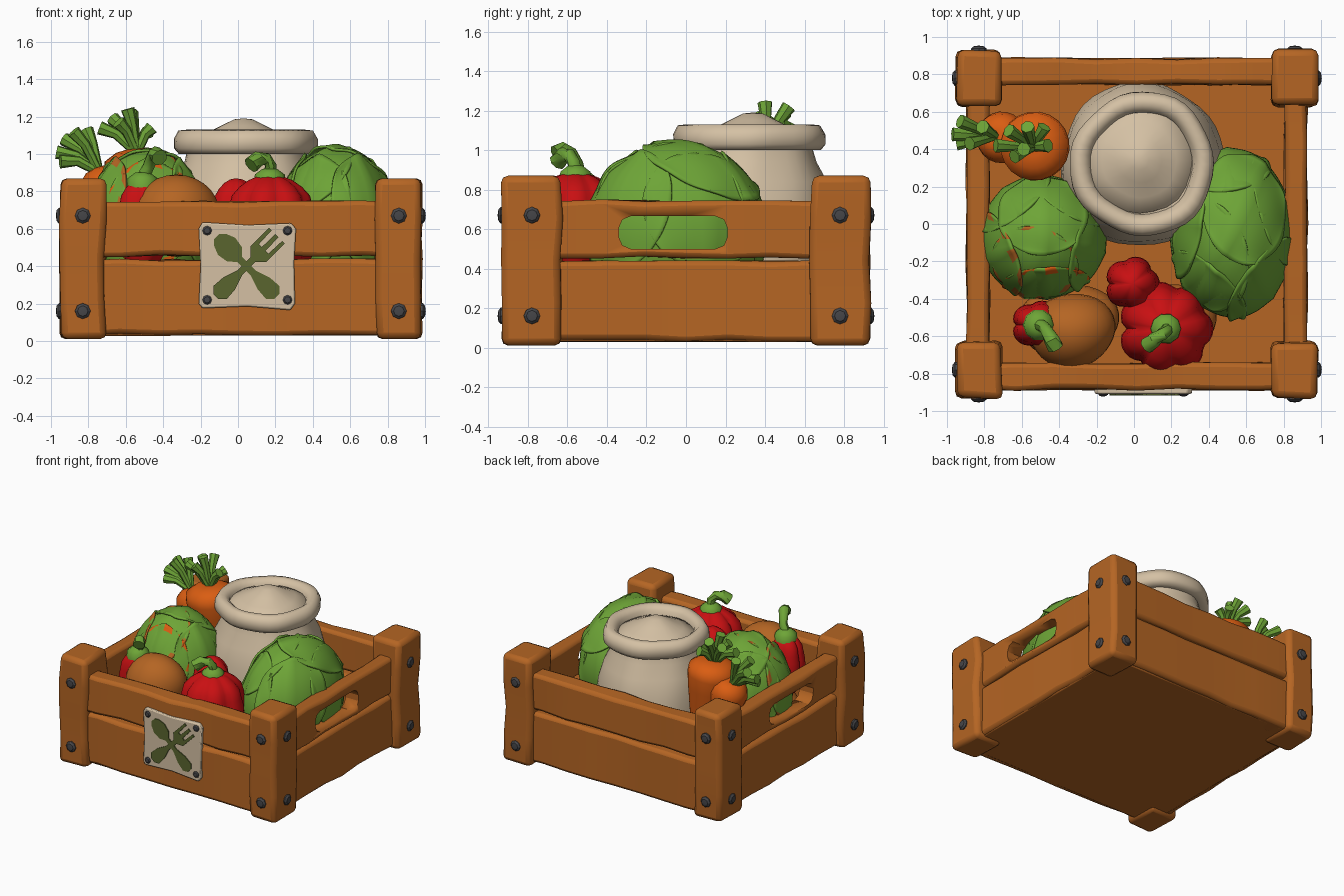
import bpy, bmesh, math, random
from mathutils import Vector, Matrix

if "Cube" in bpy.data.objects:
    bpy.data.objects.remove(bpy.data.objects["Cube"])
random.seed(4)

def material(name, r, g, b):
    m = bpy.data.materials.new(name)
    m.diffuse_color = (r, g, b, 1)
    m.use_nodes = True
    m.node_tree.nodes["Principled BSDF"].inputs["Base Color"].default_value = m.diffuse_color
    return m

WOOD = material("wood brown", 0.46, 0.13, 0.017)
GREEN = material("leaf green", 0.155, 0.375, 0.038)
RED = material("pepper red", 0.58, 0.005, 0.006)
CLOTH = material("sack beige", 0.66, 0.53, 0.37)
ORANGE = material("carrot orange", 0.70, 0.11, 0.006)
IRON = material("dark iron", 0.06, 0.06, 0.065)
OLIVE = material("olive paint", 0.10, 0.13, 0.028)

def make(name, bm, mats, angle=40, bevel=0):
    bmesh.ops.remove_doubles(bm, verts=bm.verts, dist=1e-5)
    bmesh.ops.recalc_face_normals(bm, faces=bm.faces)
    me = bpy.data.meshes.new(name)
    bm.to_mesh(me)
    bm.free()
    ob = bpy.data.objects.new(name, me)
    bpy.context.collection.objects.link(ob)
    for m in (mats if isinstance(mats, list) else [mats]):
        me.materials.append(m)
    if bevel:
        b = ob.modifiers.new("bevel", 'BEVEL')
        b.width, b.segments, b.limit_method = bevel, 2, 'ANGLE'
        b.angle_limit = math.radians(50)
    bpy.ops.object.select_all(action='DESELECT')
    ob.select_set(True)
    bpy.context.view_layer.objects.active = ob
    bpy.ops.object.shade_smooth_by_angle(angle=math.radians(angle))
    return ob

def skin(bm, rings, caps=True):
    rows = [[bm.verts.new(p) for p in r] for r in rings]
    n = len(rows[0])
    for a, b in zip(rows, rows[1:]):
        for i in range(n):
            bm.faces.new((a[i], a[(i + 1) % n], b[(i + 1) % n], b[i]))
    if caps:
        bm.faces.new(rows[0])
        bm.faces.new(rows[-1])

def beam(name, lo, hi, axis, rings=9, jit=0.008, bevel=0.025, mat=WOOD):
    # hand-hewn timber: four-cornered rings with small irregularities
    bm = bmesh.new()
    u, v = [k for k in range(3) if k != axis]
    out = []
    for i in range(rings):
        ring = []
        for a, b in ((0, 0), (1, 0), (1, 1), (0, 1)):
            p = [0, 0, 0]
            p[axis] = lo[axis] + (hi[axis] - lo[axis]) * i / (rings - 1)
            p[u] = (lo[u], hi[u])[a] + random.uniform(-jit, jit)
            p[v] = (lo[v], hi[v])[b] + random.uniform(-jit, jit)
            ring.append(p)
        out.append(ring)
    skin(bm, out)
    return make(name, bm, mat, 35, bevel)

def lathe(name, profile, mat, seg=32, wob=None, mtx=Matrix(), angle=60):
    bm = bmesh.new()
    rings = []
    for k, (r, z) in enumerate(profile):
        ring = []
        for i in range(seg):
            t = math.tau * i / seg
            rr = r * (wob(t, z) if wob else 1)
            ring.append(mtx @ Vector((rr * math.cos(t), rr * math.sin(t), z)))
        rings.append(ring)
    skin(bm, rings)
    return make(name, bm, mat, angle)

def tube(name, pts, radii, mat, seg=8):
    bm = bmesh.new()
    pts = [Vector(p) for p in pts]
    rings = []
    for i, p in enumerate(pts):
        d = (pts[min(i + 1, len(pts) - 1)] - pts[max(i - 1, 0)]).normalized()
        a = d.cross(Vector((0.3, 1, 0.1))).normalized()
        b = d.cross(a)
        rings.append([p + radii[i] * (a * math.cos(t) + b * math.sin(t))
                      for t in (math.tau * k / seg for k in range(seg))])
    skin(bm, rings)
    return make(name, bm, mat, 45)

def ball(name, c, rad, mat, wob=None, n=14, seg=32):
    prof = [(math.sin(math.pi * k / n), -math.cos(math.pi * k / n)) for k in range(n + 1)]
    return lathe(name, prof, mat, seg, wob, Matrix.Translation(c) @ Matrix.Diagonal((*rad, 1)))

def prism(name, pts, y0, y1, mat, bevel=0):
    bm = bmesh.new()
    skin(bm, [[(x, y, z) for x, z in pts] for y in (y0, y1)])
    return make(name, bm, mat, 30, bevel)

# ---------- crate ----------
CX = 0.015
beam("floor", (-0.86, -0.85, 0.03), (0.9, 0.85, 0.10), 0, 3, 0.003, 0.01)
for s, side in ((-1, "front"), (1, "back")):
    y0, y1 = sorted((s * 0.885, s * 0.745))
    beam(side + "_lower_plank", (-0.85, y0, 0.035), (0.88, y1, 0.435), 0)
    beam(side + "_upper_plank", (-0.85, y0, 0.455), (0.88, y1, 0.745), 0)
for s, side in ((-1, "left"), (1, "right")):
    x0, x1 = sorted((CX + s * 0.91, CX + s * 0.79))
    beam(side + "_lower_plank", (x0, -0.85, 0.035), (x1, 0.85, 0.435), 1)
    plank = beam(side + "_upper_plank", (x0, -0.85, 0.455), (x1, 0.85, 0.745), 1)
    # rounded hand hole
    cut = beam("hole_cutter", (x0 - 0.1, -0.34, 0.50), (x1 + 0.1, 0.21, 0.665), 0, 2, 0, 0.06)
    cut.hide_render = True
    mod = plank.modifiers.new("hole", 'BOOLEAN')
    mod.object, mod.solver = cut, 'EXACT'
    bpy.context.view_layer.objects.active = plank
    for m in [m.name for m in plank.modifiers if m.type in {'BEVEL', 'BOOLEAN'}]:
        bpy.ops.object.modifier_apply(modifier=m)
    bpy.data.objects.remove(cut)

# corner posts and their bolts
dome = [(0, -0.02), (0.042, -0.02), (0.042, 0.008), (0.028, 0.02), (0, 0.024)]
for sx in (-1, 1):
    for sy in (-1, 1):
        px, py = CX + sx * 0.845, sy * 0.78
        beam("corner_post", (px - 0.12, py - 0.15, 0.01), (px + 0.12, py + 0.15, 0.87), 2, 5, 0.01, 0.035)
        for z in (0.16, 0.67):
            for loc, d in (((px, sy * 0.93, z), (0, sy, 0)), ((CX + sx * 0.965, py, z), (sx, 0, 0))):
                m = Matrix.Translation(loc) @ Vector(d).to_track_quat('Z', 'Y').to_matrix().to_4x4()
                lathe("post_bolt", dome, IRON, 8, None, m, 30)

# ---------- front sign with crossed spoon and fork ----------
prism("sign_plate", [(-0.19, 0.175), (0.05, 0.185), (0.28, 0.165), (0.305, 0.2), (0.3, 0.42), (0.31, 0.6),
                     (0.285, 0.63), (0.05, 0.62), (-0.19, 0.635), (-0.21, 0.6), (-0.2, 0.4), (-0.21, 0.2)],
      -0.908, -0.87, CLOTH, 0.008)
for x in (-0.165, 0.265):
    for z in (0.22, 0.59):
        m = Matrix.Translation((x, -0.908, z)) @ Matrix.Rotation(math.pi / 2, 4, 'X') @ Matrix.Scale(0.6, 4)
        lathe("sign_nail", dome, IRON, 8, None, m, 30)

def utensil(name, half, ang, y):
    # half outline (width, along) mirrored about the handle, then tilted
    pts = half + [(-w, l) for w, l in reversed(half) if w > 0]
    c, s = math.cos(ang), math.sin(ang)
    prism(name, [(0.045 + w * c - l * s, 0.40 + w * s + l * c) for w, l in pts], y, y + 0.009, OLIVE)

handle = [(0.02, -0.23), (0.05, -0.2), (0.045, -0.13), (0.018, -0.05)]
utensil("spoon_mark", handle + [(0.018, 0.05), (0.055, 0.09), (0.065, 0.15), (0.045, 0.2), (0.02, 0.225)],
        math.pi / 4, -0.915)
utensil("fork_mark", handle + [(0.018, 0.05), (0.06, 0.09), (0.06, 0.23), (0.04, 0.23), (0.036, 0.13),
                               (0.014, 0.13), (0.012, 0.23)], -math.pi / 4, -0.917)

# ---------- grain sack ----------
def folds(t, z):
    return 1 + 0.02 * math.sin(3 * t + 4 * z) + 0.012 * math.sin(7 * t - 5 * z)

lathe("grain_sack", [(0, 0.1), (0.36, 0.1), (0.42, 0.25), (0.44, 0.5), (0.425, 0.7), (0.385, 0.84), (0.335, 0.94),
                     (0.32, 1.0), (0.36, 1.0), (0.385, 1.03), (0.385, 1.08), (0.36, 1.125), (0.315, 1.13),
                     (0.28, 1.1), (0.27, 1.06)], CLOTH, 40, folds, Matrix.Translation((0.045, 0.32, 0)))
lathe("grain_heap", [(0.29, 1.04), (0.28, 1.075), (0.2, 1.11), (0.12, 1.15), (0.05, 1.185), (0, 1.19)],
      CLOTH, 24, folds, Matrix.Translation((0.03, 0.34, 0)))

# ---------- cabbages ----------
def cabbage(c, rad, spin, browned=False):
    c, rad = Vector(c), Vector(rad)
    ball("cabbage_heart", c, rad * 0.95, GREEN)
    for k, (az, el) in enumerate([(spin + math.tau * j / 5, 0.3) for j in range(5)] + [(spin + 0.6, 1.1), (spin + 3.4, 0.95)]):
        out = Vector((math.cos(az) * math.cos(el), math.sin(az) * math.cos(el), math.sin(el)))
        tx = Vector((-math.sin(az), math.cos(az), 0))
        ty = out.cross(tx)
        bm = bmesh.new()
        N, grid = 18, []
        for i in range(N + 1):
            row = []
            for j in range(N + 1):
                s, t = 2 * i / N - 1, 2 * j / N - 1
                x, y = s * math.sqrt(1 - t * t / 2), t * math.sqrt(1 - s * s / 2)
                e = min(1, math.hypot(x, y))
                d = (out + tx * x * 0.95 + ty * y * 0.95).normalized()
                r = 0.95 + 0.012 * (k % 3) + 0.02 * math.exp(-(x / 0.09) ** 2)
                r += e ** 6 * (0.03 + 0.018 * math.sin(7 * math.atan2(y, x) + k))
                row.append(bm.verts.new(c + Vector(d[q] * r * rad[q] for q in range(3))))
            grid.append(row)
        for i in range(N):
            for j in range(N):
                f = bm.faces.new((grid[i][j], grid[i + 1][j], grid[i + 1][j + 1], grid[i][j + 1]))
                # withered patches along the outer leaf edges facing front
                edge = max(abs(2 * (i + 0.5) / N - 1), abs(2 * (j + 0.5) / N - 1))
                if browned and out.y < -0.3 and edge > 0.75 and (i // 3 + j // 3) % 2 == 0:
                    f.material_index = 1 if k % 2 else 2
        leaf = make("cabbage_leaf", bm, [GREEN, ORANGE, WOOD], 60)
        sol = leaf.modifiers.new("thickness", 'SOLIDIFY')
        sol.thickness, sol.offset = 0.014, 0

cabbage((0.525, -0.05, 0.59), (0.335, 0.465, 0.46), 0.4)
cabbage((-0.485, -0.07, 0.58), (0.345, 0.34, 0.45), 1.0, True)

# ---------- peppers ----------
def pepper(c, rad, lobes, stem):
    ball("red_pepper", c, rad, RED,
         lambda t, z: (0.84 + 0.18 * abs(math.cos(lobes * t / 2)) ** 0.6) * (1 if z < 0.6 else 1.08), 14, 48)
    top = Vector((c[0], c[1], c[2] + rad[2]))
    if stem:
        lathe("pepper_calyx", [(0.085, -0.05), (0.08, 0.0), (0.04, 0.03), (0, 0.035)], GREEN, 10, None,
              Matrix.Translation(top))
        tube("pepper_stem", [top] + stem, [0.035, 0.032, 0.034, 0.042, 0.045], GREEN)

pepper((0.17, -0.56, 0.59), (0.25, 0.25, 0.30), 7,
       [(0.175, -0.57, 0.94), (0.15, -0.59, 0.975), (0.11, -0.62, 0.975), (0.07, -0.65, 0.94)])
pepper((-0.01, -0.32, 0.61), (0.145, 0.145, 0.26), 5, None)
pepper((-0.51, -0.54, 0.62), (0.145, 0.13, 0.25), 5,
       [(-0.48, -0.55, 0.93), (-0.46, -0.58, 0.98), (-0.44, -0.62, 1.0), (-0.42, -0.66, 0.98)])

# ---------- potatoes ----------
def lump(t, z):
    return 1 + 0.03 * math.sin(2 * t + 2 * z) + 0.02 * math.sin(3 * t)

for c, r in (((-0.33, -0.57, 0.67), (0.23, 0.20, 0.22)), ((-0.35, -0.52, 0.27), (0.27, 0.2, 0.17)),
             ((0.2, -0.52, 0.24), (0.24, 0.2, 0.14))):
    ball("potato", c, r, WOOD, lump)

# ---------- carrots with cut stalks ----------
def carrot(top, tip, r, stalks):
    top, tip = Vector(top), Vector(tip)
    L = (top - tip).length
    prof = [(0, 0), (0.25 * r, 0.02 * L), (0.6 * r, 0.4 * L), (0.9 * r, 0.75 * L), (r, 0.87 * L),
            (0.93 * r, 0.94 * L), (0.6 * r, 0.985 * L), (0.25 * r, L), (0, 0.99 * L)]
    m = Matrix.Translation(tip) @ (top - tip).to_track_quat('Z', 'Y').to_matrix().to_4x4()
    lathe("carrot", prof, ORANGE, 20, lambda t, z: 1 + 0.025 * math.sin(z * 45), m)
    for e in stalks:
        e = Vector(e)
        mid = top.lerp(e, 0.55) + Vector((0, 0, 0.015))
        tube("carrot_stalk", [top - Vector((0, 0, 0.03)), mid, e], [0.022, 0.028, 0.038], GREEN, 7)

carrot((-0.74, 0.47, 0.93), (-0.50, 0.42, 0.12), 0.135,
       [(-0.97, 0.48, 1.01), (-0.93, 0.55, 1.08), (-0.88, 0.43, 1.12), (-0.81, 0.52, 1.13), (-0.95, 0.43, 0.96)])
carrot((-0.54, 0.41, 1.03), (-0.45, 0.46, 0.12), 0.19,
       [(-0.74, 0.42, 1.14), (-0.67, 0.50, 1.19), (-0.59, 0.40, 1.24), (-0.57, 0.52, 1.22),
        (-0.46, 0.42, 1.14), (-0.64, 0.36, 1.17), (-0.48, 0.52, 1.12)])
